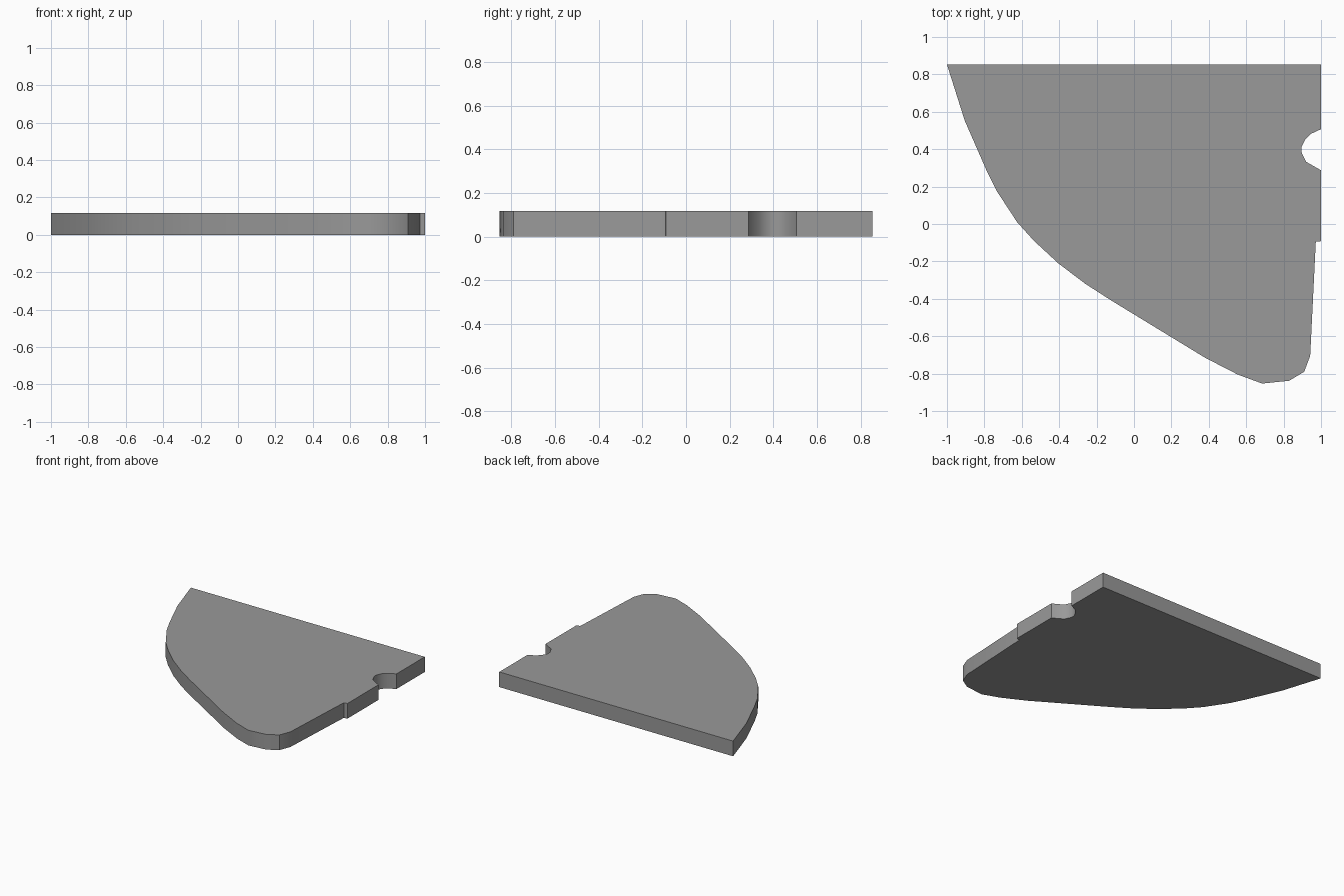
import bpy, bmesh, math

if "Cube" in bpy.data.objects:
    bpy.data.objects.remove(bpy.data.objects["Cube"])

THICKNESS = 0.117

# Outline, counter-clockwise from the back left corner
curved_side = [(-1, 0.853), (-0.905, 0.553), (-0.79, 0.29), (-0.735, 0.178),
               (-0.625, 0.01), (-0.535, -0.09), (-0.405, -0.21), (-0.26, -0.32),
               (-0.12, -0.41), (0.38, -0.715), (0.555, -0.805)]
rounded_tip = [(0.685, -0.853), (0.83, -0.838), (0.91, -0.79), (0.942, -0.705)]
side_step = [(0.972, -0.095), (1, -0.092)]
round_notch = [(1, 0.287), (0.92, 0.333), (0.897, 0.38), (0.895, 0.41),
               (0.915, 0.452), (0.948, 0.483), (1, 0.507)]
back_corner = [(1, 0.853)]
outline = curved_side + rounded_tip + side_step + round_notch + back_corner

# Flat plate: outline face extruded upward
bm = bmesh.new()
base = bm.faces.new([bm.verts.new((x, y, 0)) for x, y in outline])
ext = bmesh.ops.extrude_face_region(bm, geom=[base])
top = [v for v in ext["geom"] if isinstance(v, bmesh.types.BMVert)]
bmesh.ops.translate(bm, verts=top, vec=(0, 0, THICKNESS))
bmesh.ops.recalc_face_normals(bm, faces=bm.faces)
mesh = bpy.data.meshes.new("curved_plate")
bm.to_mesh(mesh)
bm.free()
plate = bpy.data.objects.new("curved_plate", mesh)
bpy.context.collection.objects.link(plate)

# Dark grey finish
dark_grey = bpy.data.materials.new("dark_grey")
dark_grey.diffuse_color = (0.32, 0.32, 0.32, 1)
dark_grey.use_nodes = True
dark_grey.node_tree.nodes["Principled BSDF"].inputs["Base Color"].default_value = dark_grey.diffuse_color
mesh.materials.append(dark_grey)

# Smooth rim with crisp top and bottom edges
bpy.context.view_layer.objects.active = plate
plate.select_set(True)
bpy.ops.object.shade_smooth_by_angle(angle=math.radians(35))
